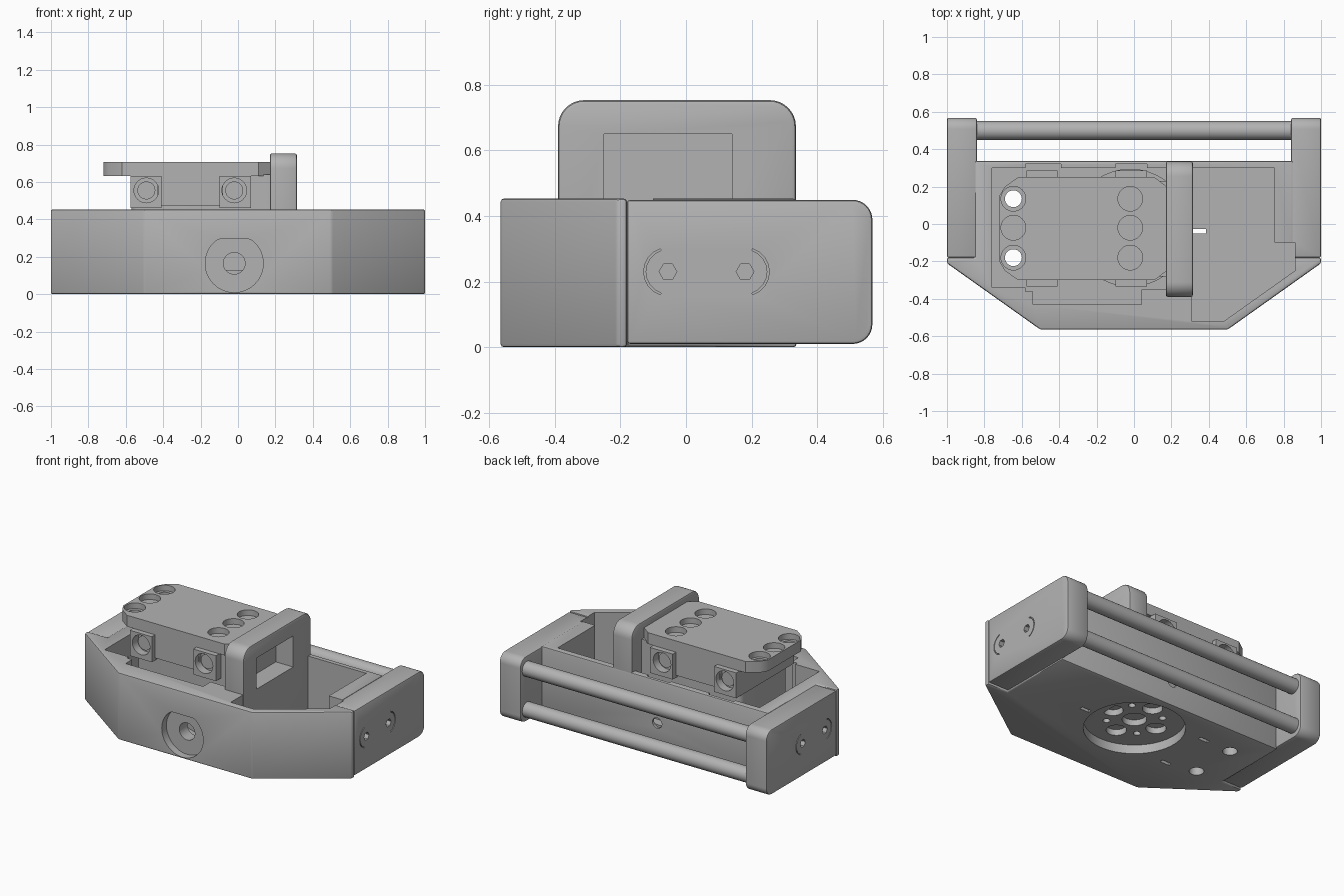
import bpy, bmesh, math
from mathutils import Vector

if "Cube" in bpy.data.objects:
    bpy.data.objects.remove(bpy.data.objects["Cube"], do_unlink=True)

grey = bpy.data.materials.new("plain_grey")
grey.use_nodes = True
grey.diffuse_color = (0.45, 0.45, 0.45, 1)
grey.node_tree.nodes["Principled BSDF"].inputs["Base Color"].default_value = (0.45, 0.45, 0.45, 1)


def prism(name, pts, axis, a, b, bevel=0.0):
    """Extrude a 2D outline along an axis from a to b."""
    place = {"x": lambda u, v, w: (w, u, v),
             "y": lambda u, v, w: (u, w, v),
             "z": lambda u, v, w: (u, v, w)}[axis]
    bm = bmesh.new()
    low = [bm.verts.new(place(u, v, a)) for u, v in pts]
    high = [bm.verts.new(place(u, v, b)) for u, v in pts]
    bm.faces.new(low)
    bm.faces.new(high)
    for i in range(len(pts)):
        j = (i + 1) % len(pts)
        bm.faces.new((low[i], low[j], high[j], high[i]))
    bmesh.ops.recalc_face_normals(bm, faces=bm.faces)
    if bevel:
        edges = [e for e in bm.edges if e.calc_face_angle(0) > 0.5]
        bmesh.ops.bevel(bm, geom=edges, offset=bevel, segments=2, profile=0.5, affect="EDGES")
    me = bpy.data.meshes.new(name)
    bm.to_mesh(me)
    bm.free()
    me.materials.append(grey)
    ob = bpy.data.objects.new(name, me)
    bpy.context.collection.objects.link(ob)
    return ob


def circle(u, v, r, n=32):
    return [(u + r * math.cos(2 * math.pi * i / n), v + r * math.sin(2 * math.pi * i / n))
            for i in range(n)]


def rect(u0, v0, u1, v1):
    return [(u0, v0), (u1, v0), (u1, v1), (u0, v1)]


def rounded(u0, v0, u1, v1, radii, n=8):
    """Rectangle with a radius per corner, counter-clockwise from lower left."""
    pts = []
    for k, ((u, v), r) in enumerate(zip(rect(u0, v0, u1, v1), radii)):
        if r == 0:
            pts.append((u, v))
            continue
        cu = u + r if k in (0, 3) else u - r
        cv = v + r if k in (0, 1) else v - r
        for i in range(n + 1):
            t = math.pi + (k + i / n) * math.pi / 2
            pts.append((cu + r * math.cos(t), cv + r * math.sin(t)))
    return pts


def cut(ob, *shapes):
    """Subtract prisms, each given as (outline, axis, start, end)."""
    for shape in shapes:
        tool = prism("cutter", *shape)
        tool.hide_render = True
        mod = ob.modifiers.new("cut", "BOOLEAN")
        mod.operation, mod.solver, mod.object = "DIFFERENCE", "EXACT", tool
        bpy.context.view_layer.objects.active = ob
        bpy.ops.object.modifier_apply(modifier=mod.name)
        bpy.data.objects.remove(tool, do_unlink=True)


FLOOR = 0.07
CX, CY = -0.02, -0.02
NUT_X = (-0.49, CX)
HOLE_Y = (-0.18, CY, 0.135)

# Shared pocket opening
pocket = ([(-.76, .3), (-.76, -.34), (-.58, -.34), (-.58, -.36), (-.54, -.36), (-.54, -.43),
           (.04, -.43), (.04, -.35), (.31, -.35), (.31, -.52), (.48, -.52), (.86, -.25),
           (.86, -.1), (.75, -.1), (.75, .3), (.07, .3), (.07, .32), (-.1, .32), (-.1, .3),
           (-.39, .3), (-.39, .32), (-.58, .32), (-.58, .3)], "z", FLOOR, 0.6)

# Housing tray
housing = prism("housing", [(-.5, -.565), (.5, -.565), (1, -.21), (1, -.18), (.85, -.18),
                            (.85, .337), (-.85, .337), (-.85, -.18), (-1, -.18), (-1, -.21)],
                "z", 0, 0.453, 0.01)
port = [(u, min(v, 0.295)) for u, v in circle(CX, 0.165, 0.155, 48)]
port = [p for i, p in enumerate(port) if not (p[1] == 0.295 and port[i - 1][1] == 0.295
                                              and port[(i + 1) % 48][1] == 0.295)]
cut(housing, pocket,
    (port, "y", -0.7, -0.515),
    (circle(CX, 0.165, 0.058), "y", -0.6, -0.4),
    (circle(CX, 0.165, 0.035), "y", 0.25, 0.4),
    (circle(CX, CY, 0.31, 64), "z", -0.1, 0.2),
    *[(circle(-0.645, y, 0.045), "z", -0.1, 0.2) for y in (HOLE_Y[0], HOLE_Y[2])],
    *[(rect(x - .035, y - .012, x + .035, y + .012), "z", -0.1, 0.2)
      for x, y in ((.35, -.04), (-.435, .14), (-.435, -.22))])

# Turntable hub set into the floor
hub = prism("turntable_hub", circle(CX, CY, 0.315, 64), "z", 0.06, 0.13)
holes = [(circle(CX, CY, 0.075), "z", 0, 0.1)]
for k in range(4):
    t = k * math.pi / 2
    holes.append((circle(CX + .17 * math.cos(t), CY + .17 * math.sin(t), .062), "z", 0, 0.1))
    t += math.pi / 4
    holes.append((circle(CX + .17 * math.cos(t), CY + .17 * math.sin(t), .022, 16), "z", 0, 0.1))
cut(hub, *holes)

# Side blocks with hex sockets and curved slots
for side, s in (("left", 1), ("right", -1)):
    x0, x1 = sorted((s * 0.84, s))
    block = prism(side + "_end_block", rounded(-.18, .01, .568, .449, (0, .06, .06, 0)),
                  "x", x0, x1, 0.01)
    d0, d1 = sorted((s * 0.95, s * 1.1))
    sockets = [(circle(y, 0.23, 0.027, 6), "x", d0, d1) for y in (-.055, .18)]
    g0, g1 = sorted((s * 0.992, s * 1.1))
    for y, start in ((-.055, 0.6), (.18, -0.4)):
        arc = [(r * math.cos(t), r * math.sin(t))
               for r, ts in ((.068, range(9)), (.074, range(8, -1, -1)))
               for t in [math.pi * (start + i / 10) for i in ts]]
        sockets.append(([(y + u, .23 + v) for u, v in arc], "x", g0, g1))
    cut(block, pocket, *sockets)

# Rear handle rods
for name, z in (("upper_rod", 0.365), ("lower_rod", 0.09)):
    prism(name, circle(0.5, z, 0.05, 40), "x", -0.86, 0.86)

# Upright arch plate with a window recess
arch = prism("arch_plate", rounded(-.39, FLOOR - .01, .335, .753, (0, 0, .08, .08)),
             "x", 0.17, 0.315, 0.012)
cut(arch, (rect(-.25, .44, .14, .65), "x", 0.185, 0.5))

# Carriage: core, top plate and clamp blocks
core = prism("carriage_core", rounded(-.57, -.28, .18, .23, (.04, 0, 0, .04), 4),
             "z", 0.1, 0.64)
plate = prism("carriage_top_plate", [(-.72, -.2), (-.69, -.25), (-.62, -.3), (.11, -.3),
                                     (.175, -.25), (.175, .2), (.11, .25), (-.62, .25),
                                     (-.69, .2), (-.72, .15)], "z", 0.632, 0.708)
cut(plate,
    *[(circle(x, y, 0.066), "z", 0.67, 0.8) for x in (-.645, CX) for y in HOLE_Y],
    *[(circle(-0.645, y, 0.045), "z", 0.5, 0.8) for y in (HOLE_Y[0], HOLE_Y[2])])
prism("carriage_middle_rail", rect(-.43, -.3, -.08, .25), "z", 0.475, 0.632)
prism("carriage_rear_fill", rect(.06, -.28, .175, .23), "z", 0.2, 0.632)
for name, x0, x1, hx in (("outer", -.575, -.41, NUT_X[0]), ("inner", -.1, .07, NUT_X[1])):
    clamp = prism(name + "_clamp_block", rect(x0, -.335, x1, .285), "z", 0.46, 0.632)
    for y0, y1 in ((-.5, -.27), (.22, .5)):
        cut(clamp, (circle(hx, .555, .066), "y", y0, y1))
    prism(name + "_clamp_pin", circle(hx, .555, .048), "y", -.3, .25)

# Smooth round surfaces, keep hard edges crisp
bpy.ops.object.select_all(action="DESELECT")
for ob in bpy.context.scene.objects:
    if ob.type == "MESH":
        ob.select_set(True)
        bpy.context.view_layer.objects.active = ob
bpy.ops.object.shade_smooth_by_angle(angle=math.radians(35))
